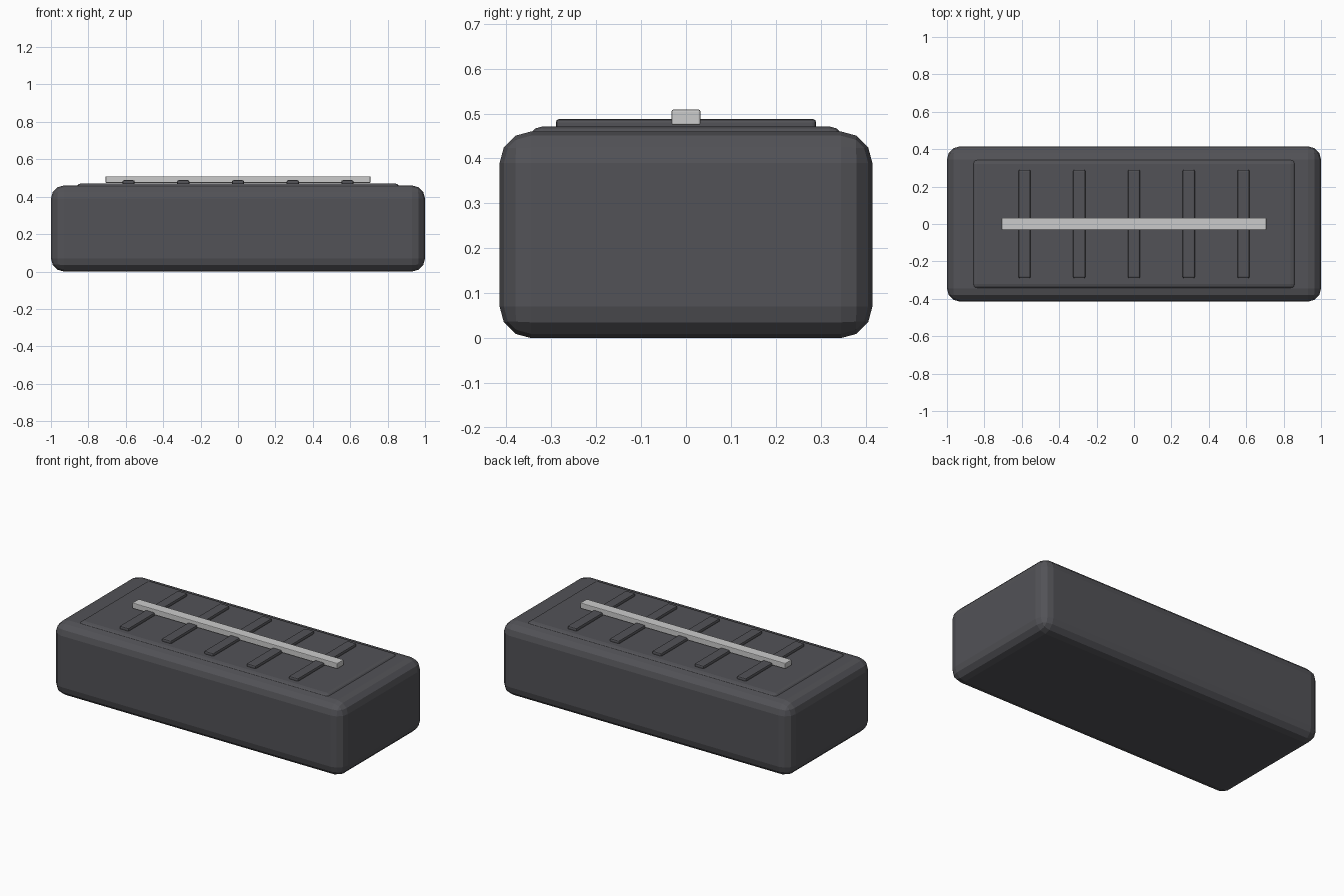
import bpy

if "Cube" in bpy.data.objects:
    bpy.data.objects.remove(bpy.data.objects["Cube"])


def material(name, rgb):
    m = bpy.data.materials.new(name)
    m.diffuse_color = (*rgb, 1)
    m.use_nodes = True
    m.node_tree.nodes["Principled BSDF"].inputs["Base Color"].default_value = m.diffuse_color
    return m


dark = material("dark grey", (0.085, 0.085, 0.095))
silver = material("light grey", (0.6, 0.6, 0.6))


def box(name, x, hx, hy, z0, z1, bevel, segments, mat):
    """Rounded box given half sizes in x and y and a height range."""
    bpy.ops.mesh.primitive_cube_add(size=2, location=(x, 0, (z0 + z1) / 2))
    ob = bpy.context.object
    ob.name = name
    ob.scale = (hx, hy, (z1 - z0) / 2)
    bpy.ops.object.transform_apply(location=False, rotation=False, scale=True)
    mod = ob.modifiers.new("rounding", 'BEVEL')
    mod.width = bevel
    mod.segments = segments
    ob.data.materials.append(mat)
    return ob


# Main block and raised lid panel
box("body", 0, 1.0, 0.415, 0, 0.46, 0.07, 3, dark)
box("top_panel", 0, 0.867, 0.35, 0.40, 0.471, 0.03, 3, dark)

# Cross ribs on the panel
for i in range(-2, 3):
    box(f"rib_{i + 3}", i * 0.2925, 0.0325, 0.29, 0.45, 0.488, 0.008, 2, dark)

# Long bar across the ribs
box("bar", 0, 0.708, 0.032, 0.474, 0.509, 0.004, 2, silver)
